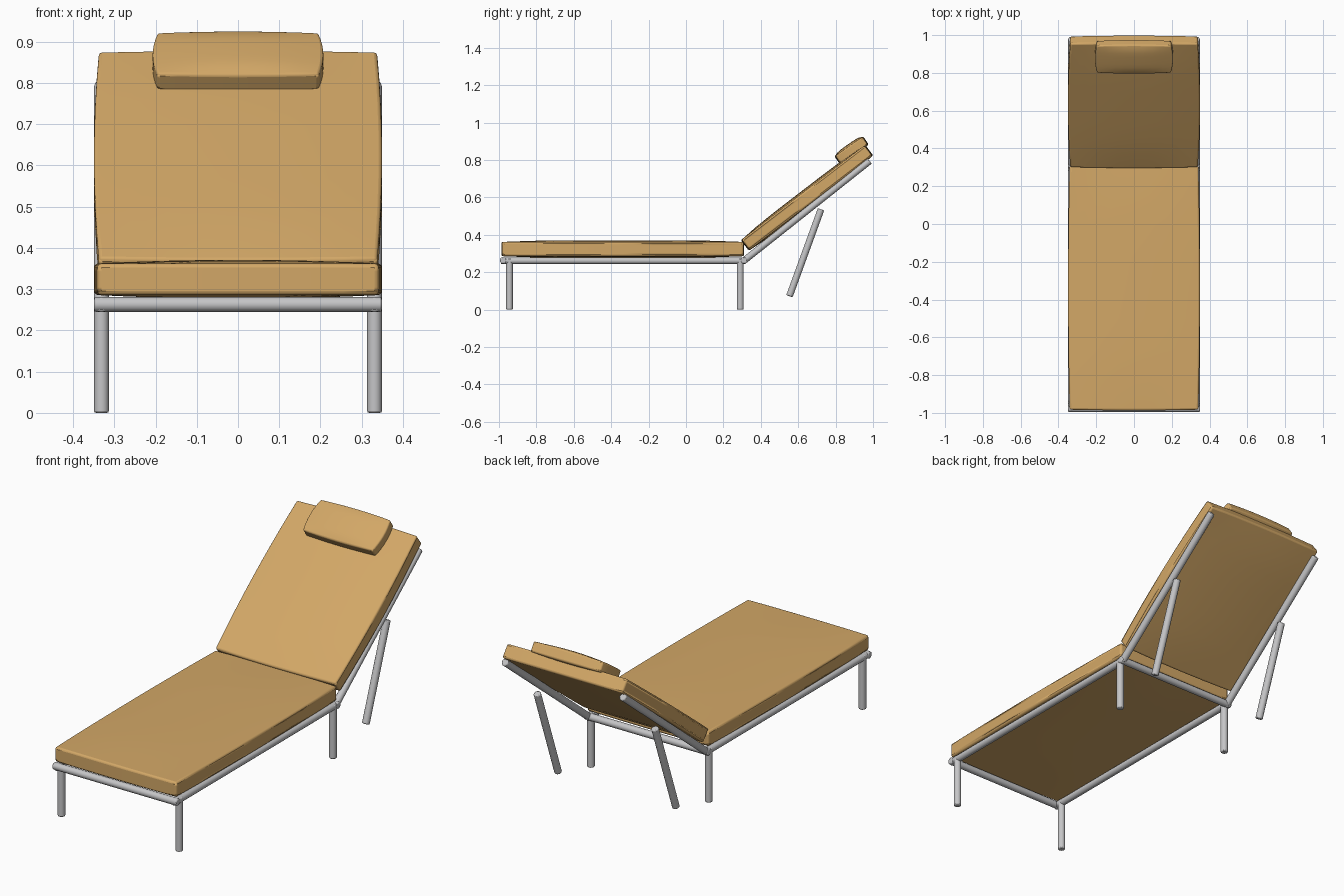
import bpy
import bmesh
from math import radians
from mathutils import Vector

cube = bpy.data.objects.get("Cube")
if cube:
    bpy.data.objects.remove(cube, do_unlink=True)


def make_material(name, colour):
    mat = bpy.data.materials.new(name)
    mat.use_nodes = True
    mat.diffuse_color = colour
    mat.node_tree.nodes["Principled BSDF"].inputs["Base Color"].default_value = colour
    return mat


FABRIC = make_material("tan fabric", (0.65, 0.39, 0.135, 1))
METAL = make_material("grey metal", (0.56, 0.56, 0.57, 1))
TUBE_R = 0.018
SIDE_X = 0.331


def finish(name, bm, mat, bevel, segments):
    mesh = bpy.data.meshes.new(name)
    bm.to_mesh(mesh)
    bm.free()
    mesh.materials.append(mat)
    obj = bpy.data.objects.new(name, mesh)
    bpy.context.collection.objects.link(obj)
    mod = obj.modifiers.new("rounded edges", 'BEVEL')
    mod.width = bevel
    mod.segments = segments
    mod.limit_method = 'ANGLE'
    mod.angle_limit = radians(50)
    bpy.ops.object.select_all(action='DESELECT')
    obj.select_set(True)
    bpy.context.view_layer.objects.active = obj
    bpy.ops.object.shade_smooth_by_angle(angle=radians(50))
    return obj


def tube(name, start, end):
    """Round metal tube with softened ends."""
    start, end = Vector(start), Vector(end)
    axis = end - start
    bm = bmesh.new()
    bmesh.ops.create_cone(bm, cap_ends=True, segments=12, radius1=TUBE_R,
                          radius2=TUBE_R, depth=axis.length)
    obj = finish(name, bm, METAL, 0.005, 2)
    obj.location = (start + end) / 2
    obj.rotation_euler = axis.to_track_quat('Z', 'Y').to_euler()
    return obj


def cushion(name, size, crown, side_bulge, location, tilt, bevel):
    """Padded slab, fuller in the middle than along its edges."""
    half = Vector(size) / 2
    bm = bmesh.new()
    bmesh.ops.create_cube(bm, size=2)
    bmesh.ops.subdivide_edges(bm, edges=bm.edges[:], cuts=7, use_grid_fill=True)
    for v in bm.verts:
        x, y, z = v.co
        v.co.x = x * (half.x + side_bulge * (1 - y * y))
        v.co.y = y * (half.y + side_bulge * 0.5 * (1 - x * x))
        v.co.z = z * (half.z + crown * (1 - x * x) * (1 - y ** 4))
    obj = finish(name, bm, FABRIC, bevel, 3)
    obj.location = location
    obj.rotation_euler.x = radians(tilt)
    return obj


# Cushions
cushion("seat_cushion", (0.682, 1.29, 0.076), 0.009, 0.008,
        (0, -0.338, 0.324), 0, 0.018)
cushion("back_cushion", (0.675, 0.826, 0.07), 0.011, 0.012,
        (0, 0.647, 0.598), 37.5, 0.018)
cushion("head_pillow", (0.39, 0.175, 0.05), 0.012, 0.012,
        (0, 0.885, 0.852), 35, 0.018)

# Paired frame members
for side, x in (("left", SIDE_X), ("right", -SIDE_X)):
    tube(f"{side}_seat_rail", (x, -0.99, 0.262), (x, 0.32, 0.262))
    tube(f"{side}_back_rail", (x, 0.31, 0.262), (x, 0.982, 0.795))
    tube(f"{side}_front_leg", (x, -0.944, 0), (x, -0.944, 0.275))
    tube(f"{side}_rear_leg", (x, 0.29, 0), (x, 0.29, 0.275))
    tube(f"{side}_back_brace", (x, 0.553, 0.072), (x, 0.722, 0.537))

# Crossbars
for name, y in (("front_crossbar", -0.978), ("rear_crossbar", 0.31)):
    tube(name, (-0.349, y, 0.263), (0.349, y, 0.263))
